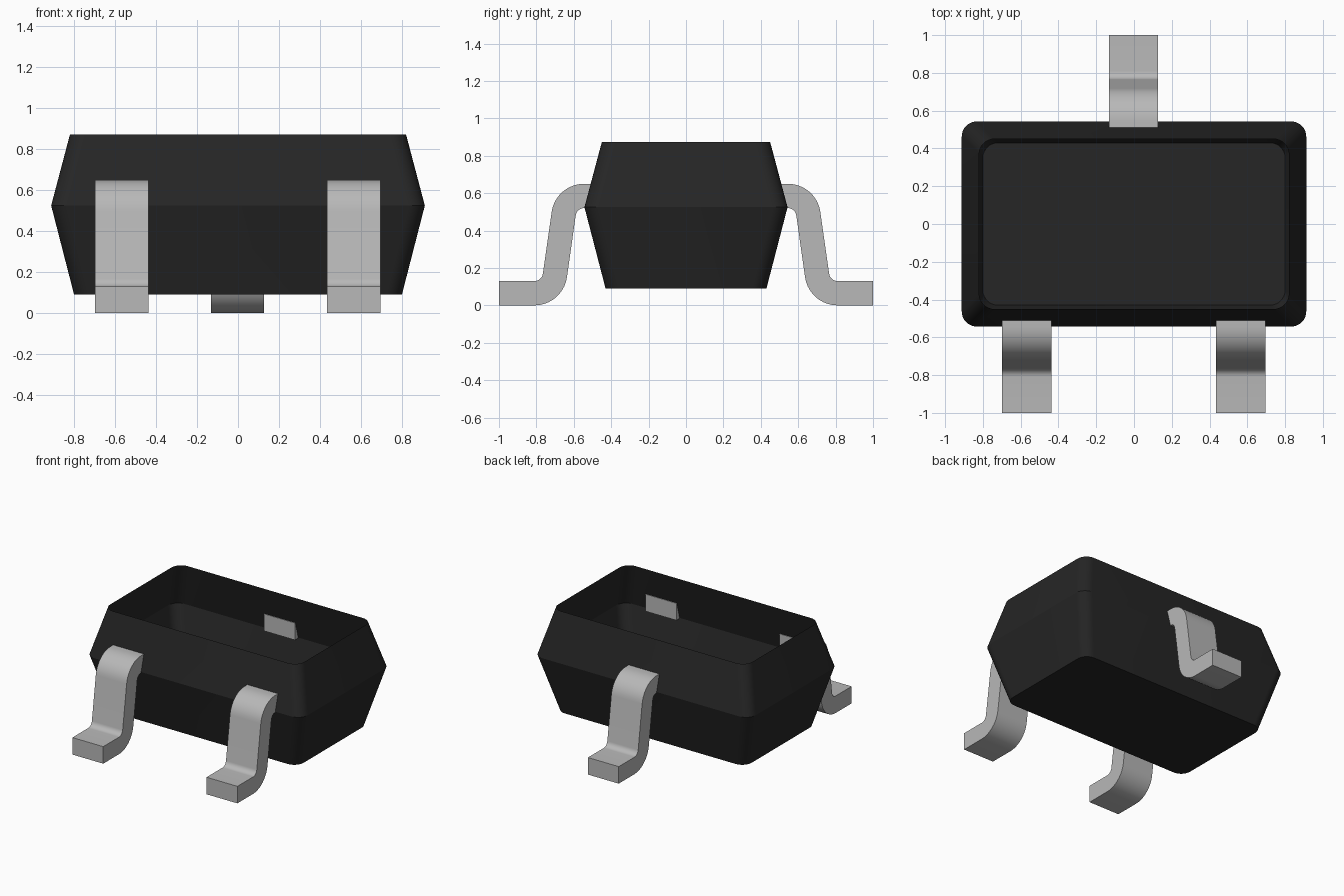
import bpy, bmesh, math

cube = bpy.data.objects.get("Cube")
if cube:
    bpy.data.objects.remove(cube, do_unlink=True)


def make_material(name, rgb, rough):
    mat = bpy.data.materials.new(name)
    mat.use_nodes = True
    mat.diffuse_color = (*rgb, 1)
    bsdf = mat.node_tree.nodes["Principled BSDF"]
    bsdf.inputs["Base Color"].default_value = (*rgb, 1)
    bsdf.inputs["Roughness"].default_value = rough
    return mat


black = make_material("black plastic", (0.019, 0.019, 0.019), 0.6)
grey = make_material("grey metal", (0.48, 0.48, 0.48), 0.5)


def arc(cx, cy, r, start, end, steps):
    """Points along a circular arc, angles in degrees."""
    angles = [math.radians(start + (end - start) * i / steps) for i in range(steps + 1)]
    return [(cx + r * math.cos(a), cy + r * math.sin(a)) for a in angles]


def finish(name, bm, mat, angle):
    mesh = bpy.data.meshes.new(name)
    bm.to_mesh(mesh)
    bm.free()
    mesh.materials.append(mat)
    obj = bpy.data.objects.new(name, mesh)
    bpy.context.collection.objects.link(obj)
    bpy.ops.object.select_all(action='DESELECT')
    obj.select_set(True)
    bpy.context.view_layer.objects.active = obj
    bpy.ops.object.shade_smooth_by_angle(angle=math.radians(angle))
    return obj


def rounded_rect(hx, hy, r, steps=8):
    pts = []
    for i, (sx, sy) in enumerate([(1, 1), (-1, 1), (-1, -1), (1, -1)]):
        pts += arc(sx * (hx - r), sy * (hy - r), r, 90 * i, 90 * i + 90, steps)
    return pts


# Body: thin open-topped shell, widest at its middle, closed at the bottom
bm = bmesh.new()
rings = []
for hx, hy, r, z in [(0.80, 0.43, 0.08, 0.09), (0.912, 0.543, 0.08, 0.525), (0.82, 0.45, 0.08, 0.873)]:
    rings.append([bm.verts.new((x, y, z)) for x, y in rounded_rect(hx, hy, r)])
bm.faces.new(rings[0][::-1])
n = len(rings[0])
for low, high in zip(rings, rings[1:]):
    for i in range(n):
        j = (i + 1) % n
        bm.faces.new((low[i], low[j], high[j], high[i]))
finish("body_shell", bm, black, 20)

# Leg side profile as (distance from centre, height): shoulder bend, slanted shank, foot
profile = [(0.505, 0.65)]
profile += arc(0.545, 0.475, 0.175, 90, 8, 10)
profile += arc(0.81, 0.175, 0.045, 188, 270, 8)
profile += [(1.0, 0.13), (1.0, 0.0)]
profile += arc(0.81, 0.175, 0.175, 270, 188, 10)
profile += arc(0.545, 0.475, 0.045, 8, 90, 8)
profile += [(0.505, 0.52)]


def make_leg(name, x, side, half_width=0.13):
    bm = bmesh.new()
    face = bm.faces.new([bm.verts.new((x - half_width, side * d, z)) for d, z in profile])
    new = bmesh.ops.extrude_face_region(bm, geom=[face])["geom"]
    bmesh.ops.translate(bm, vec=(2 * half_width, 0, 0),
                        verts=[v for v in new if isinstance(v, bmesh.types.BMVert)])
    bmesh.ops.recalc_face_normals(bm, faces=bm.faces)
    finish(name, bm, grey, 30)


make_leg("front_left_leg", 0.565, -1)
make_leg("front_right_leg", -0.568, -1)
make_leg("back_leg", -0.002, 1)
